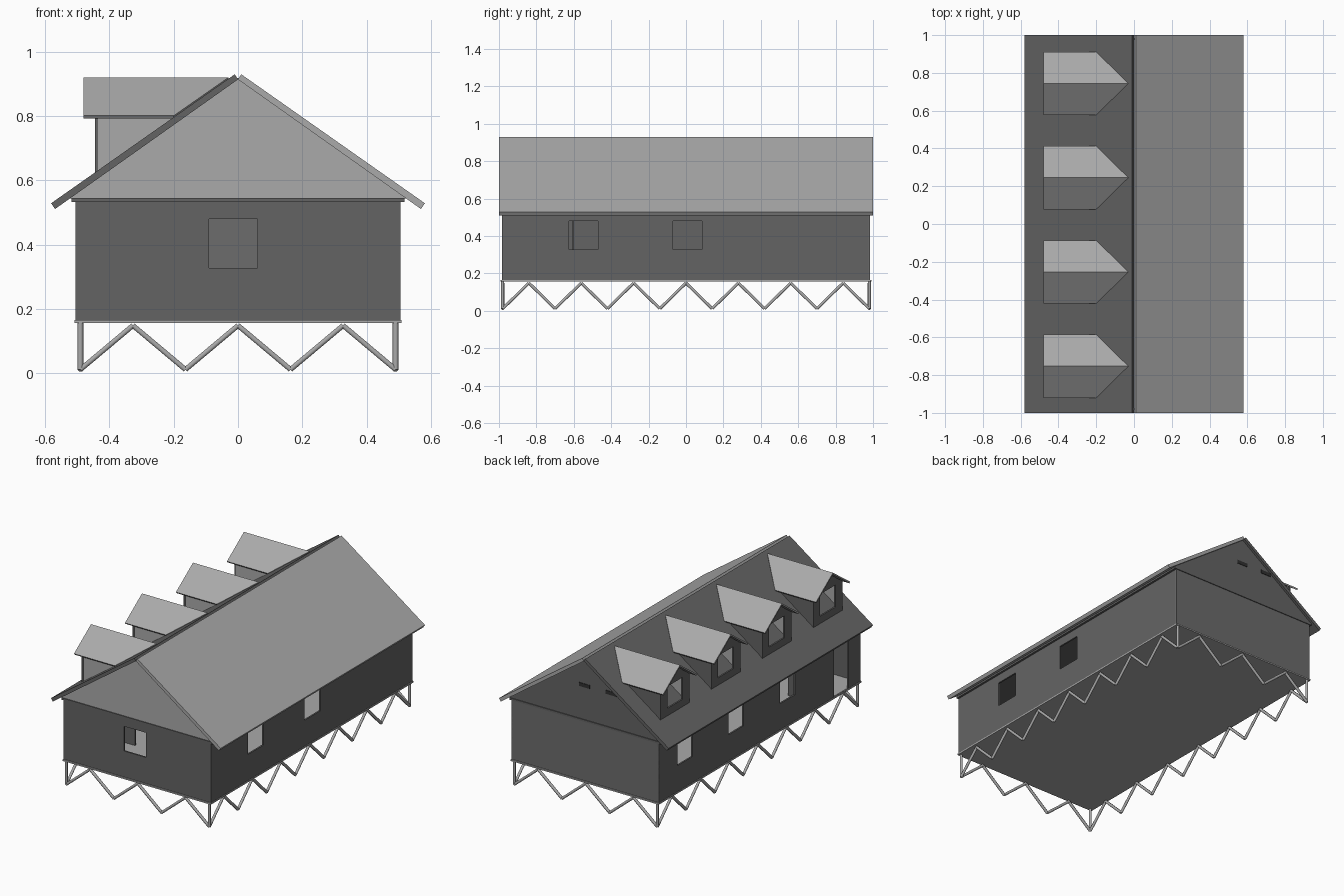
import bpy, bmesh
from mathutils import Vector

cube = bpy.data.objects.get("Cube")
if cube:
    bpy.data.objects.remove(cube)


def material(name, v):
    m = bpy.data.materials.new(name)
    m.use_nodes = True
    m.diffuse_color = (v, v, v, 1)
    m.node_tree.nodes["Principled BSDF"].inputs["Base Color"].default_value = (v, v, v, 1)
    return m


LIGHT = material("light grey", 0.4)
MID = material("back wall grey", 0.15)
DARK = material("dark grey", 0.127)
BLACK = material("vent black", 0.03)


def finish(name, bm, mat):
    bmesh.ops.recalc_face_normals(bm, faces=bm.faces)
    me = bpy.data.meshes.new(name)
    bm.to_mesh(me)
    bm.free()
    me.materials.append(mat)
    ob = bpy.data.objects.new(name, me)
    bpy.context.collection.objects.link(ob)
    return ob


def sheet(name, polys, mat, thick=0.01):
    """Thin plate made of flat polygons."""
    bm = bmesh.new()
    for p in polys:
        bm.faces.new([bm.verts.new(v) for v in p])
    bmesh.ops.remove_doubles(bm, verts=bm.verts, dist=0.0001)
    ob = finish(name, bm, mat)
    s = ob.modifiers.new("thickness", "SOLIDIFY")
    s.thickness = thick
    s.offset = 0


def box(name, lo, hi, mat):
    bm = bmesh.new()
    bmesh.ops.create_cube(bm, size=1)
    lo, hi = Vector(lo), Vector(hi)
    for v in bm.verts:
        v.co = (lo + hi) / 2 + v.co * (hi - lo)
    finish(name, bm, mat)


def wall(name, axis, pos, u, z, holes, mat):
    """Vertical wall facing the given axis, with rectangular openings (u0, u1, z0, z1)."""
    us = sorted(set(u) | {h[i] for h in holes for i in (0, 1)})
    zs = sorted(set(z) | {h[i] for h in holes for i in (2, 3)})
    put = (lambda a, b: (pos, a, b)) if axis == "x" else (lambda a, b: (a, pos, b))
    polys = []
    for a, b in zip(us, us[1:]):
        for c, d in zip(zs, zs[1:]):
            mu, mz = (a + b) / 2, (c + d) / 2
            if not any(h[0] < mu < h[1] and h[2] < mz < h[3] for h in holes):
                polys.append([put(a, c), put(b, c), put(b, d), put(a, d)])
    sheet(name, polys, mat)


# Floor slab
box("floor_slab", (-0.508, -0.992, 0.157), (0.508, 0.992, 0.166), LIGHT)

# Outer walls with windows and a door
Z = (0.165, 0.535)
SILL, HEAD = 0.327, 0.48
wall("front_wall", "y", -0.98, (-0.505, 0.505), Z, [(-0.09, 0.06, SILL, HEAD)], DARK)
wall("back_wall", "y", 0.98, (-0.505, 0.505), Z, [], MID)
wall("left_wall", "x", 0.5, (-0.985, 0.985), Z,
     [(y, y + 0.155, SILL, HEAD) for y in (-0.625, -0.07)], DARK)
wall("right_wall", "x", -0.5, (-0.985, 0.985), Z,
     [(y, y + 0.145, SILL, HEAD) for y in (0.66, 0.16, -0.345)]
     + [(-0.87, -0.725, 0.167, 0.49)], DARK)

# Short partition inside, next to the door
box("inner_partition", (-0.5, -0.608, 0.166), (-0.28, -0.598, 0.533), DARK)

# Ceiling slab forming the band under the gables
box("ceiling_band", (-0.518, -0.99, 0.533), (0.518, 0.99, 0.545), DARK)

# Gables, tucked into the roof slabs, and back vents
for name, y, mat in (("front_gable", -0.98, LIGHT), ("back_gable", 0.98, DARK)):
    sheet(name, [[(-0.53, y, 0.544), (0.53, y, 0.544), (0, y, 0.919)]], mat)
for i, x in enumerate((0.005, -0.176)):
    box(f"gable_vent_{i + 1}", (x - 0.037, 0.984, 0.745), (x + 0.037, 0.988, 0.767), BLACK)

# Main roof slabs, square-ended, meeting at a notched ridge
for name, s, mat in (("left_roof", 1, LIGHT), ("right_roof", -1, DARK)):
    bm = bmesh.new()
    section = [(0, 0.914), (0.01, 0.93), (0.581, 0.529), (0.569, 0.511)]
    face = bm.faces.new([bm.verts.new((s * x, -1, z)) for x, z in section])
    ext = bmesh.ops.extrude_face_region(bm, geom=[face])["geom"]
    bmesh.ops.translate(bm, vec=(0, 2, 0),
                        verts=[g for g in ext if isinstance(g, bmesh.types.BMVert)])
    finish(name, bm, mat)


# Dormers along the right roof
def dormer(n, c):
    fx, w, top = -0.44, 0.14, 0.806
    ridge = [(-0.48, c, 0.915), (-0.03, c, 0.915)]
    sheet(f"dormer_roof_{n}", [
        [ridge[0], ridge[1], (-0.2, c + s * 0.164, 0.797), (-0.48, c + s * 0.164, 0.797)]
        for s in (-1, 1)], LIGHT)
    for side, s, mat in (("front", -1, LIGHT), ("back", 1, DARK)):
        y = c + s * (w - 0.005)
        sheet(f"dormer_{side}_side_{n}",
              [[(fx, y, 0.62), (fx, y, top), (-0.18, y, top)]], mat)
    # The face overlaps the side walls, so its edge shows as a corner strip
    e = w + 0.003
    wall(f"dormer_face_{n}", "x", fx, (c - e, c + e), (0.62, top),
         [(c - 0.075, c + 0.075, 0.67, top)], DARK)
    sheet(f"dormer_gable_{n}", [[(fx, c - w, top), (fx, c + w, top), (fx, c, 0.908)]], DARK)


for i in range(4):
    dormer(i + 1, -0.753 + 0.499 * i)


# Zigzag truss legs under each side, one straight tube per member
def truss(name, a, b, periods):
    a, b = Vector(a), Vector(b)
    n = periods * 2
    pts = [a.lerp(b, i / n) + Vector((0, 0, 0.149 if i % 2 else 0.012)) for i in range(n + 1)]
    cu = bpy.data.curves.new(name, "CURVE")
    cu.dimensions = "3D"
    cu.bevel_depth = 0.009
    cu.bevel_resolution = 1
    cu.use_fill_caps = True
    posts = [(p, p + Vector((0, 0, 0.148))) for p in (pts[0], pts[-1])]
    for path in list(zip(pts, pts[1:])) + posts:
        sp = cu.splines.new("POLY")
        sp.points.add(1)
        for q, p in zip(sp.points, path):
            q.co = (*p, 1)
    cu.materials.append(LIGHT)
    bpy.context.collection.objects.link(bpy.data.objects.new(name, cu))


X, Y = 0.49, 0.98
for name, s in (("front", -1), ("back", 1)):
    truss(f"{name}_truss", (-X, s * Y, 0), (X, s * Y, 0), 3)
for name, s in (("right", -1), ("left", 1)):
    truss(f"{name}_truss", (s * X, -Y, 0), (s * X, Y, 0), 7)
